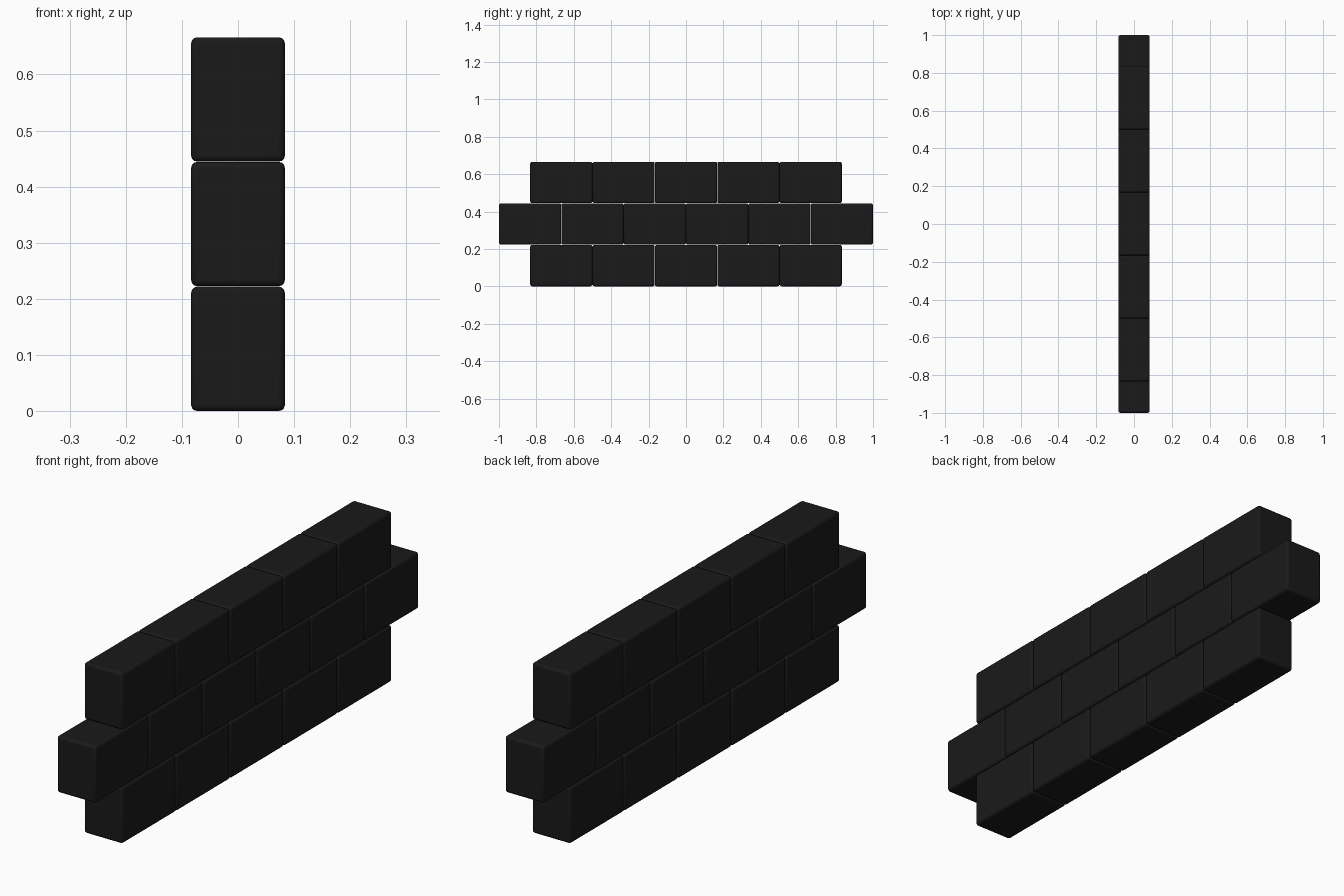
import bpy

if "Cube" in bpy.data.objects:
    bpy.data.objects.remove(bpy.data.objects["Cube"])

LENGTH, WIDTH, HEIGHT = 1 / 3, 1 / 6, 2 / 9
GAP = 0.001

# Near-black block material
mat = bpy.data.materials.new("dark_block")
mat.diffuse_color = (0.01, 0.01, 0.01, 1)
mat.use_nodes = True
mat.node_tree.nodes["Principled BSDF"].inputs["Base Color"].default_value = mat.diffuse_color


def block(name, y, z):
    bpy.ops.mesh.primitive_cube_add(size=1, location=(0, y, z))
    ob = bpy.context.object
    ob.name = name
    ob.scale = (WIDTH, LENGTH - GAP, HEIGHT - GAP)
    bpy.ops.object.transform_apply(location=False, rotation=False, scale=True)
    bev = ob.modifiers.new("rounded_edges", 'BEVEL')
    bev.width = 0.01
    bev.segments = 3
    bpy.ops.object.shade_smooth_by_angle()
    ob.data.materials.append(mat)


# Three staggered courses of blocks in running bond
for row, count in enumerate((5, 6, 5)):
    for i in range(count):
        block(f"block_row{row + 1}_{i + 1}",
              (i - (count - 1) / 2) * LENGTH, (row + 0.5) * HEIGHT)
